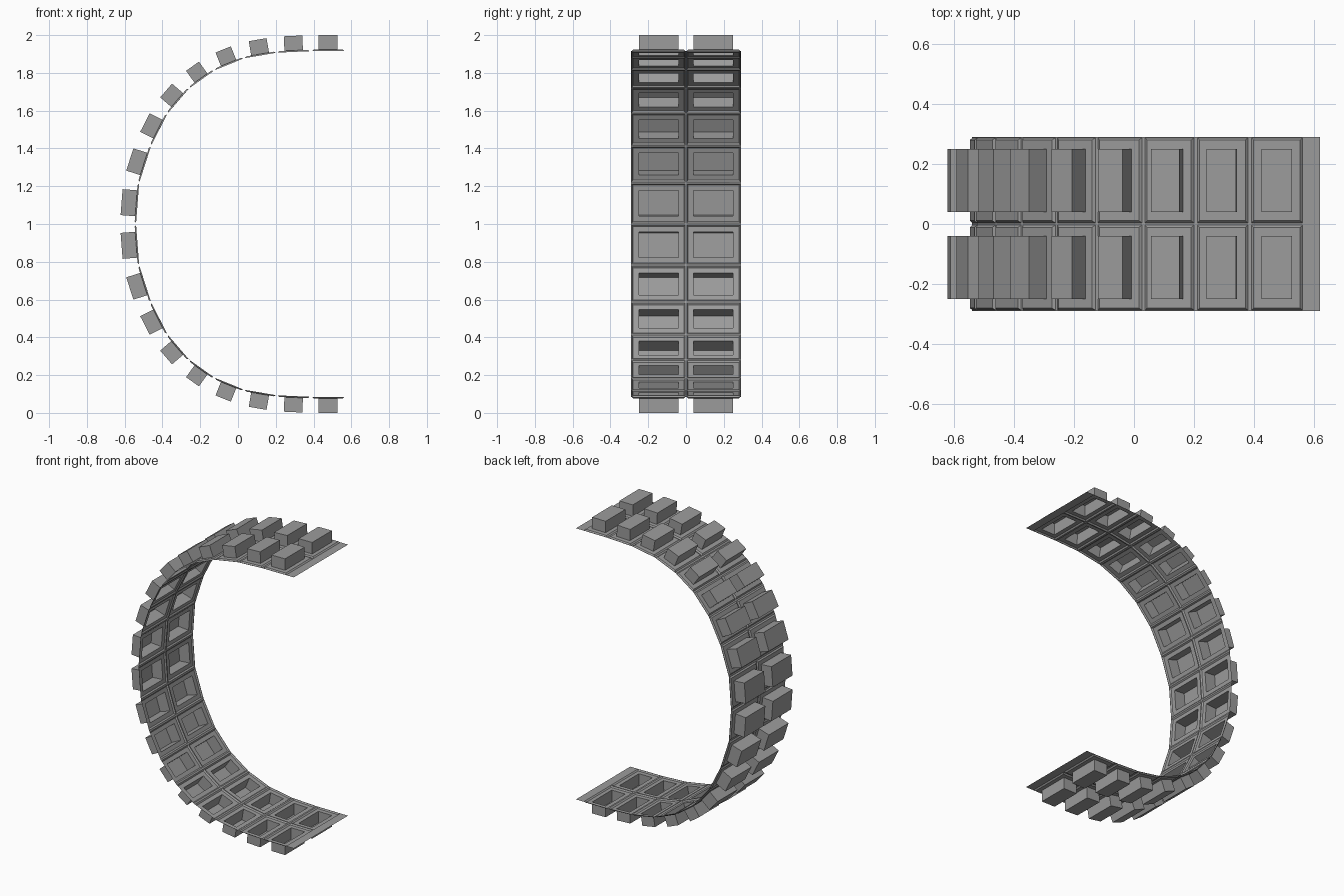
import bpy, bmesh
from mathutils import Vector

if "Cube" in bpy.data.objects:
    bpy.data.objects.remove(bpy.data.objects["Cube"])

# Hinge points of the upper half of the band (x, z), from free end to the middle
upper = [(.568, 1.921), (.385, 1.92), (.205, 1.912), (.03, 1.882), (-.127, 1.818),
         (-.262, 1.722), (-.378, 1.587), (-.465, 1.415), (-.528, 1.219), (-.545, 1.0)]
hinges = upper + [(x, 2 - z) for x, z in reversed(upper[:-1])]
SHEET = -.005   # hinge sheet sits slightly inside the trays

# Dark grey rubber
rubber = bpy.data.materials.new("dark_rubber")
rubber.diffuse_color = (.33, .33, .33, 1)
rubber.use_nodes = True
rubber.node_tree.nodes["Principled BSDF"].inputs["Base Color"].default_value = rubber.diffuse_color


def make_object(name, bm):
    bmesh.ops.remove_doubles(bm, verts=bm.verts, dist=.0015)
    mesh = bpy.data.meshes.new(name)
    bm.to_mesh(mesh)
    bm.free()
    mesh.materials.append(rubber)
    obj = bpy.data.objects.new(name, mesh)
    bpy.context.collection.objects.link(obj)
    return obj


def bridge(bm, a, b):
    for i in range(4):
        j = (i + 1) % 4
        bm.faces.new((a[i], a[j], b[j], b[i]))


# Pressed track band: each cell is a shallow tray with a hollow lug pushed outward
bm = bmesh.new()
for p, q in zip(hinges, hinges[1:]):
    a, b = Vector((p[0], 0, p[1])), Vector((q[0], 0, q[1]))
    length = (b - a).length
    along = (b - a) / length
    out = Vector((along.z, 0, -along.x))
    for side in (-1, 1):
        def ring(margin, y0, y1, depth):
            corners = ((margin, y0), (length - margin, y0),
                       (length - margin, y1), (margin, y1))
            return [bm.verts.new(a + along * s + Vector((0, side * y, 0)) + out * depth)
                    for s, y in corners]
        rings = [ring(0, 0, .29, SHEET),
                 ring(.006, .004, .287, SHEET),
                 ring(.014, .011, .28, .003),
                 ring(.041, .04, .25, .003),
                 ring(.041, .04, .25, .08)]
        for r0, r1 in zip(rings, rings[1:]):
            bridge(bm, r0, r1)
        bm.faces.new(rings[-1])
bmesh.ops.recalc_face_normals(bm, faces=bm.faces)
# Orient every face away from the hollow side of the lugs
lug = max(bm.faces, key=lambda f: f.calc_center_median().z)
if lug.normal.z < 0:
    bmesh.ops.reverse_faces(bm, faces=bm.faces)
make_object("track_band", bm)

# Flat lips at both free ends
for name, z in (("upper_end_lip", 1.916), ("lower_end_lip", .084)):
    bm = bmesh.new()
    pts = [(.568, -.29), (.62, -.29), (.62, .29), (.568, .29)]
    if z < 1:
        pts.reverse()
    bm.faces.new([bm.verts.new((x, y, z)) for x, y in pts])
    make_object(name, bm)
